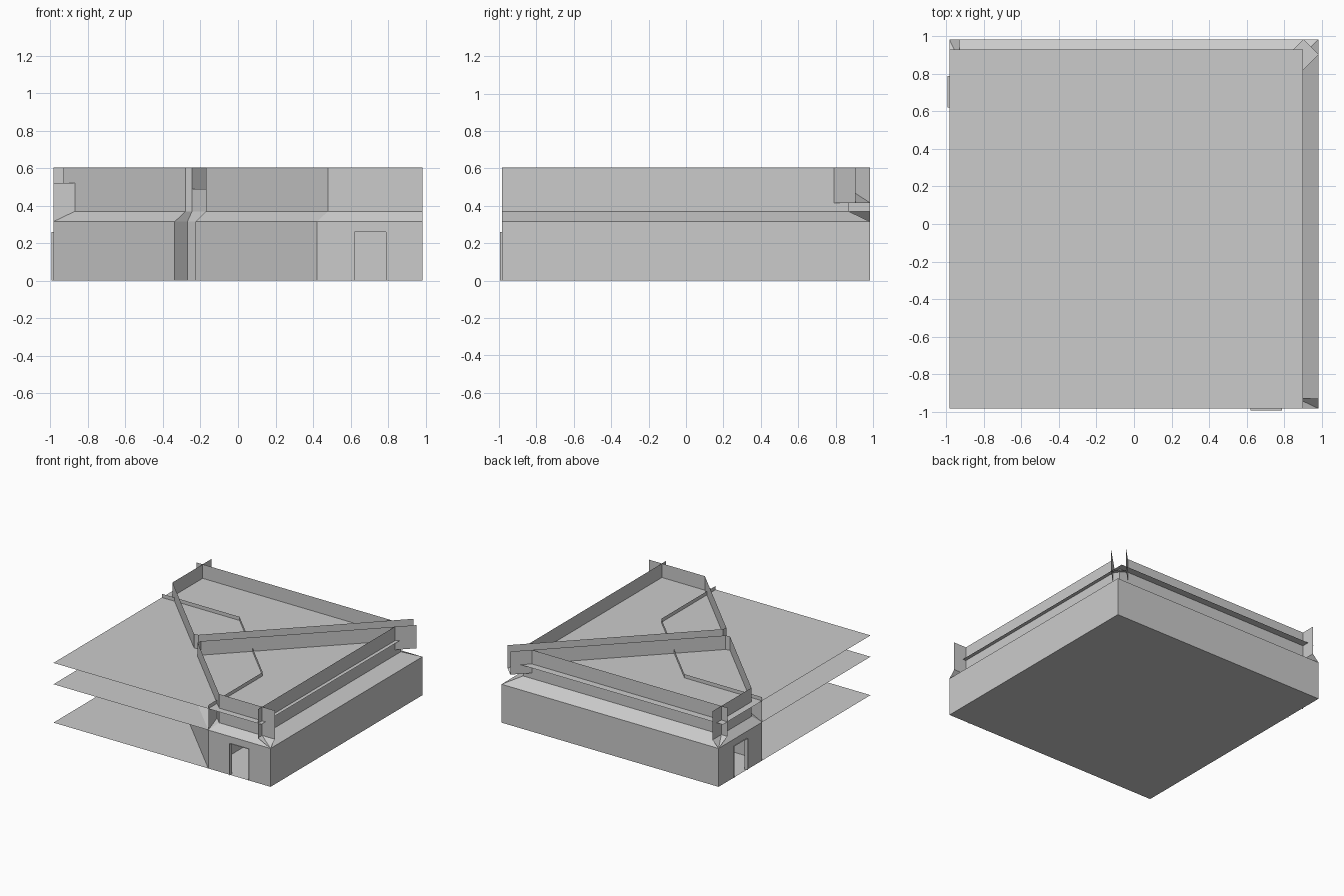
import bpy

if "Cube" in bpy.data.objects:
    bpy.data.objects.remove(bpy.data.objects["Cube"])

E = 0.985                       # outer half width
Z1, Z2, Z3, Z4 = 0.315, 0.37, 0.49, 0.605   # ledge, ledge top, deck, parapet top


def build(name, faces, mirror=True):
    """Make an object from polygons; mirror them across the diagonal x = y."""
    faces = [list(f) for f in faces]
    if mirror:
        faces += [[(y, x, z) for x, y, z in reversed(f)] for f in faces]
    index, polys = {}, []
    for f in faces:
        ids = []
        for p in f:
            i = index.setdefault(tuple(round(c, 4) for c in p), len(index))
            if i not in ids:
                ids.append(i)
        if len(ids) > 2:
            polys.append(ids)
    me = bpy.data.meshes.new(name)
    me.from_pydata(list(index), [], polys)
    me.update()
    ob = bpy.data.objects.new(name, me)
    bpy.context.collection.objects.link(ob)
    return ob


def loft(low, zl, high, zh):
    """Strip of quads between two plan paths at two heights."""
    return [[(*low[i], zl), (*low[i + 1], zl), (*high[i + 1], zh), (*high[i], zh)]
            for i in range(len(low) - 1)]


def wall(path, zl, zh):
    return loft(path, zl, path, zh)


def plate(x0, x1, y0, y1, z):
    return [[(x0, y0, z), (x1, y0, z), (x1, y1, z), (x0, y1, z)]]


# Plan paths: half of the outline, from the diagonal niche round to the front right
lower = [(-.215, -.215), (-.16, -.27), (-.2275, -.3375), (.42, -E)]
upper = [(-.205, -.205), (-.165, -.245), (-.17, -.28), (.48, -.93)]
D0, D1, DZ = .62, .79, .26      # doorway

# Lower storey walls with a doorway
build("lower_walls",
      wall(lower, 0, Z1)
      + wall([(.42, -E), (D0, -E)], 0, Z1)
      + wall([(D0, -E), (D1, -E)], DZ, Z1)
      + wall([(D1, -E), (E, -E), (E, E)], 0, Z1))

# Doorway lining, standing slightly proud of the wall
yo, yi = -.995, -.965
build("door_linings", [
    [(D0, yo, 0), (D0, yi, 0), (D0, yi, DZ), (D0, yo, DZ)],
    [(D0, yo, DZ), (D0, yi, DZ), (D1, yi, DZ), (D1, yo, DZ)],
    [(D1, yo, DZ), (D1, yi, DZ), (D1, yi, 0), (D1, yo, 0)]])

# Sloped ledge between the storeys
build("sloped_ledge",
      loft(lower + [(E, -E)], Z1, upper + [(E, -.93)], Z2)
      + loft([(E, -E), (E, E)], Z1, [(.87, -E), (.87, .87)], Z2))

# Upper walls and parapet; the niche back stops at the deck
build("upper_walls",
      wall(upper[:2], Z2, Z3)
      + wall(upper[1:] + [(E, -.93)], Z2, Z4)
      + wall([(.87, -E), (.87, .79)], Z2, Z4)
      + wall([(.87, .79), (.87, .87)], Z2, Z3))

# Diagonal walkway walls and the projecting open spout at the corner
build("walkway_walls", wall([(-.165, -.245), (.87, .79)], Z3, Z4))
build("corner_spout_sides", wall([(.87, .79), (E, .905)], .415, Z4))
build("corner_spout_floor",
      [[(.87, .79, Z3), (E, .905, .415), (.905, E, .415), (.79, .87, Z3)]], mirror=False)

# Inner partition whose top shows as a low kerb on the deck
build("inner_partition", wall([(.42, -E), (.42, -.28), (.07, .07)], 0, .52))

# Floor sheets
build("ground_floor", plate(-E, E, -E, E, 0), mirror=False)
build("middle_floor", plate(-E, E, -E, E, Z1), mirror=False)
build("upper_deck", plate(-E, .9, -E, .93, Z3), mirror=False)
